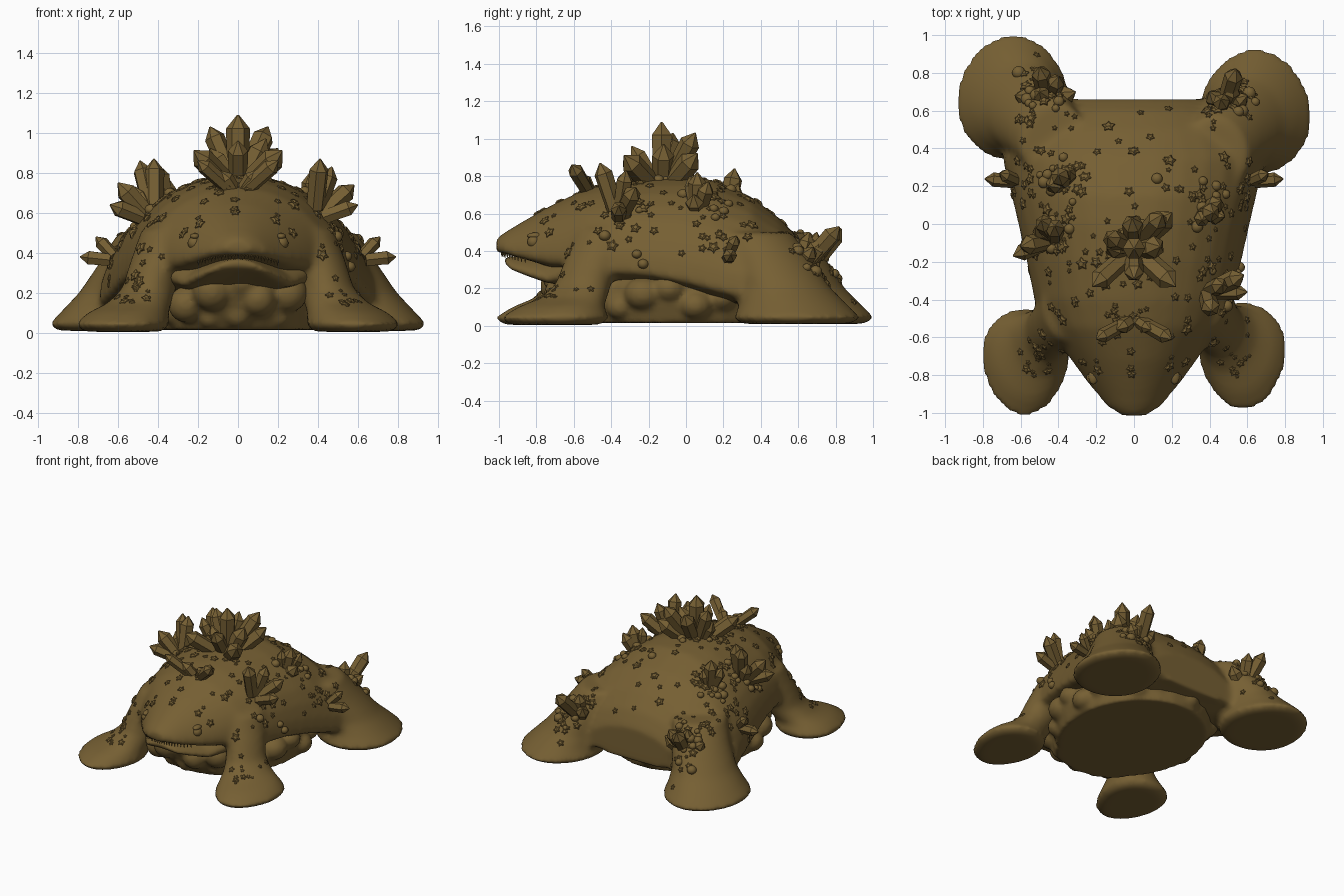
import bpy, bmesh, random
from math import sin, cos, pi
from mathutils import Vector, Matrix
from mathutils.bvhtree import BVHTree

random.seed(7)
if "Cube" in bpy.data.objects:
    bpy.data.objects.remove(bpy.data.objects["Cube"])

hide = bpy.data.materials.new("olive_brown_hide")
hide.use_nodes = True
COLOUR = (0.18, 0.115, 0.033, 1)
hide.diffuse_color = COLOUR
hide.node_tree.nodes["Principled BSDF"].inputs["Base Color"].default_value = COLOUR


def finish(bm, name, smooth=True):
    bmesh.ops.recalc_face_normals(bm, faces=bm.faces)
    mesh = bpy.data.meshes.new(name)
    bm.to_mesh(mesh)
    bm.free()
    mesh.materials.append(hide)
    obj = bpy.data.objects.new(name, mesh)
    bpy.context.collection.objects.link(obj)
    for p in mesh.polygons:
        p.use_smooth = smooth
    return obj


def loft(bm, rings):
    """Bridge closed rings of points and cap both ends."""
    loops = [[bm.verts.new(p) for p in ring] for ring in rings]
    n = len(loops[0])
    for a, b in zip(loops, loops[1:]):
        for i in range(n):
            bm.faces.new((a[i], a[(i + 1) % n], b[(i + 1) % n], b[i]))
    bm.faces.new(loops[0])
    bm.faces.new(loops[-1])


ANGLES = [2 * pi * i / 32 for i in range(32)]


def body_ring(y, w, mid, top, low, droop=0.0):
    return [(w * cos(a), y, mid + sin(a) * ((top - mid) if sin(a) > 0 else (mid - low))
             - droop * cos(a) ** 2) for a in ANGLES]


def floor_ring(z, x, y, rx, ry, taper=0.0):
    return [(x + rx * cos(a) * (1 + taper * sin(a)), y + ry * sin(a), z) for a in ANGLES]


def bake(obj, voxel, rounds):
    """Fuse overlapping solids into one soft skin."""
    rm = obj.modifiers.new("fuse", 'REMESH')
    rm.mode, rm.voxel_size = 'VOXEL', voxel
    sm = obj.modifiers.new("soften", 'SMOOTH')
    sm.factor, sm.iterations = 0.5, rounds
    deps = bpy.context.evaluated_depsgraph_get()
    mesh = bpy.data.meshes.new_from_object(obj.evaluated_get(deps))
    obj.modifiers.clear()
    obj.data = mesh
    for p in mesh.polygons:
        p.use_smooth = True


# Domed body, upper head and four splayed legs
bm = bmesh.new()
loft(bm, [body_ring(*s) for s in (
    (-1.015, .07, .43, .465, .395, .01), (-.97, .14, .43, .50, .385, .03),
    (-.87, .225, .43, .56, .37, .06), (-.72, .335, .42, .645, .31, .06),
    (-.55, .45, .35, .725, .26), (-.4, .53, .30, .765, .22), (-.2, .57, .28, .79, .22),
    (0, .615, .24, .795, .18), (.15, .65, .2, .78, .13), (.35, .70, .15, .69, .08),
    (.5, .62, .15, .575, .08), (.6, .5, .15, .47, .1), (.66, .4, .15, .36, .1))])
for sx, front, back in ((-1, -.73, .66), (1, -.70, .585)):
    loft(bm, [floor_ring(z, sx * x, front + dy, rx, ry, .14) for z, x, dy, rx, ry in (
        (.005, .575, 0, .20, .25), (.045, .577, 0, .235, .29), (.10, .55, .03, .2, .23),
        (.15, .49, .10, .16, .18), (.22, .445, .15, .135, .15),
        (.35, .41, .2, .13, .15), (.52, .36, .28, .12, .16))])
    loft(bm, [floor_ring(z, sx * x, back + dy, rx, ry, -.08) for z, x, dy, rx, ry in (
        (.01, .64, 0, .26, .29), (.04, .642, .01, .305, .34), (.11, .62, -.01, .26, .29),
        (.2, .575, -.05, .22, .24), (.34, .50, -.12, .2, .22), (.5, .42, -.22, .18, .2))])
skin = finish(bm, "body_and_legs")
bake(skin, .022, 8)
tree = BVHTree.FromPolygons([v.co for v in skin.data.vertices],
                            [p.vertices for p in skin.data.polygons])

# Lower jaw
bm = bmesh.new()
loft(bm, [body_ring(*s) for s in (
    (-.97, .08, .35, .365, .335, .01), (-.94, .14, .34, .37, .31, .03),
    (-.86, .2, .335, .375, .28, .05), (-.74, .28, .32, .38, .24, .07),
    (-.62, .36, .29, .42, .18), (-.5, .42, .28, .45, .15))])
bake(finish(bm, "lower_jaw"), .015, 4)


def ball(bm, centre, radius, scale=(1, 1, 1)):
    m = Matrix.Translation(centre) @ Matrix.Diagonal((*scale, 1))
    bmesh.ops.create_uvsphere(bm, u_segments=20, v_segments=12, radius=radius, matrix=m)


# Flat belly and swollen throat, with soft lumps all round
bm = bmesh.new()
loft(bm, [floor_ring(z, 0, -.02, rx, ry) for z, rx, ry in (
    (.015, .50, .57), (.12, .54, .60), (.22, .53, .58), (.34, .42, .5))])
loft(bm, [floor_ring(z, 0, y, rx, ry) for z, y, rx, ry in (
    (.015, -.42, .33, .2), (.1, -.43, .33, .26), (.2, -.45, .32, .29), (.32, -.46, .3, .3))])
for i in range(24):
    a = 2 * pi * (i + .5) / 24
    r = random.uniform(.08, .11)
    ball(bm, (.5 * cos(a), -.02 + .54 * sin(a), r + .02 + (i % 3) * .045), r, (1, 1, .85))
for x, y, z, r in ((-.13, -.68, .21, .1), (.1, -.67, .17, .09), (-.26, -.6, .14, .09),
                   (.25, -.6, .2, .1), (0, -.62, .1, .08), (.02, -.69, .26, .08),
                   (.2, -.56, .09, .07), (-.14, -.6, .08, .06)):
    ball(bm, (x, y, z), r)
bake(finish(bm, "belly_and_throat"), .018, 3)

# Teeth along the upper lip and eyes on the sides of the head
bm = bmesh.new()
for i in range(-12, 13):
    x = i * .0165
    y = -.985 + 3.2 * x * x
    z = .392 - .9 * x * x
    tip = Matrix.Translation((x, y, z)) @ Matrix.Rotation(pi, 4, 'X')
    bmesh.ops.create_cone(bm, segments=6, radius1=.009, radius2=.001, depth=.045, matrix=tip)
finish(bm, "teeth")
for name, s in (("left_eye", 1), ("right_eye", -1)):
    bm = bmesh.new()
    hit, normal, _, _ = tree.find_nearest((s * .25, -.84, .47))
    ball(bm, hit - normal * .014, .034)
    ball(bm, hit + Vector((-s * .012, .015, .026)), .028, (.9, 1.5, .6))
    finish(bm, name)


# Pointed six-sided crystals
def crystal(bm, base, tip, r):
    axis = tip - base
    turn = axis.to_track_quat('Z', 'Y')
    length = axis.length
    rings = []
    for h, k in ((0, .9), (length - r * 1.15, 1), (length, .08)):
        rings.append([base + turn @ Vector((r * k * cos(i * pi / 3), r * k * sin(i * pi / 3), h))
                      for i in range(6)])
    loft(bm, rings)


def cluster(name, base, tips, r):
    bm = bmesh.new()
    for i, t in enumerate(tips):
        crystal(bm, Vector(base).lerp(Vector(t), .2), Vector(t), r * (1, .92, .85)[i % 3])
    finish(bm, name, False)


cluster("crown_crystals", (0, -.13, .70), (
    (0, -.13, 1.09), (.15, .05, 1.03), (-.14, -.07, 1.03), (.22, -.33, .91), (-.22, -.33, .91),
    (0, -.29, .96), (.14, -.12, .97), (-.01, .03, 1.0), (-.14, -.13, .92), (.2, .06, .92)), .06)
cluster("brow_crystals", (0, -.50, .68), (
    (.2, -.61, .86), (-.2, -.61, .86), (.09, -.56, .81), (-.09, -.56, .81)), .042)
cluster("left_shoulder_crystals", (.38, -.36, .56), (
    (.41, -.46, .87), (.47, -.32, .83), (.6, -.36, .64), (.58, -.27, .74)), .05)
cluster("right_shoulder_crystals", (-.42, -.08, .55), (
    (-.42, -.01, .87), (-.49, .02, .86), (-.64, -.17, .64), (-.6, -.12, .75),
    (-.52, -.02, .73)), .052)
cluster("left_back_crystals", (.36, .06, .58), (
    (.42, .06, .82), (.46, .12, .77), (.36, .02, .8), (.48, .04, .7)), .05)
cluster("right_back_crystals", (-.36, .22, .58), (
    (-.4, .26, .84), (-.45, .2, .77), (-.34, .28, .76)), .05)
for name, s in (("left_flank_crystals", 1), ("right_flank_crystals", -1)):
    cluster(name, (s * .6, .22, .36), ((s * .79, .24, .38), (s * .71, .27, .48)), .038)
cluster("left_hip_crystals", (.47, .6, .28), (
    (.54, .82, .53), (.46, .66, .50), (.6, .68, .42), (.53, .74, .46), (.4, .7, .42)), .05)
cluster("right_hip_crystals", (-.46, .64, .27), (
    (-.5, .83, .52), (-.4, .78, .5), (-.63, .68, .42), (-.31, .7, .4), (-.5, .7, .5)), .05)


# Star-shaped warts and small bumps scattered over the hide
def wart(bm, hit, normal, r):
    turn = normal.to_track_quat('Z', 'Y') @ Matrix.Rotation(random.random() * pi, 3, 'Z').to_quaternion()
    rings = []
    for k, h in ((1, -.25), (.95, .15), (.5, .4)):
        rings.append([hit + turn @ Vector((cos(i * pi / 5) * k * r * (1, .6)[i % 2],
                                           sin(i * pi / 5) * k * r * (1, .6)[i % 2], h * r))
                      for i in range(10)])
    loft(bm, rings)


def scatter(bm, x, y, spread, count, small=.015, large=.038):
    for _ in range(count):
        px, py = random.gauss(x, spread), random.gauss(y, spread)
        hit, normal, _, _ = tree.ray_cast((px, py, 2), (0, 0, -1))
        if hit and hit.z > .1:
            wart(bm, hit, normal, random.uniform(small, large))


bm = bmesh.new()
for _ in range(120):
    scatter(bm, random.uniform(-.62, .62), random.uniform(-.8, .62), 0, 1)
for x, y in ((0, -.13), (.4, -.33), (-.45, -.08), (.4, .08), (-.38, .24), (0, -.52)):
    scatter(bm, x, y, .09, 12)
for s in (1, -1):
    scatter(bm, s * .5, .68, .09, 25)
    scatter(bm, s * .53, -.73, .05, 12, .012, .026)
    scatter(bm, s * .6, .2, .06, 8)
finish(bm, "warts", False)

bm = bmesh.new()
for _ in range(60):
    x, y = random.choice(((.42, -.3), (-.45, -.05), (.4, .1), (-.4, .25), (.5, .66), (-.47, .7), (0, -.1)))
    hit = tree.ray_cast((random.gauss(x, .07), random.gauss(y, .07), 2), (0, 0, -1))[0]
    if hit:
        ball(bm, hit, random.uniform(.018, .035), (1, 1, .9))
finish(bm, "bumps")
